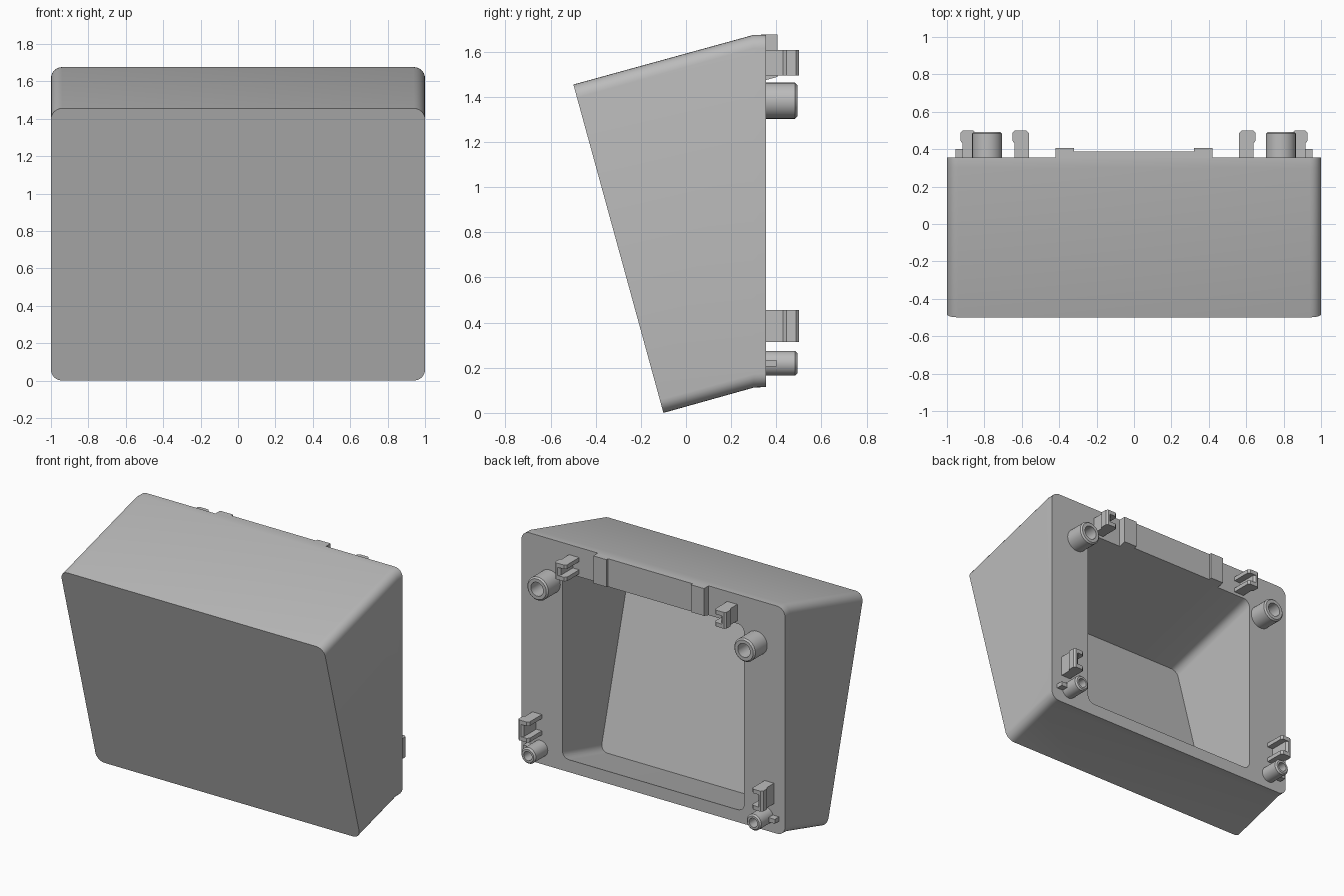
import bpy, bmesh, math
from mathutils import Matrix, Vector

if "Cube" in bpy.data.objects:
    bpy.data.objects.remove(bpy.data.objects["Cube"])

BACK = 0.355                                   # y of the flat rear rim
FRONT_LOW, FRONT_HIGH = Vector((-0.10, 0.0)), Vector((-0.499, 1.455))   # (y, z)
UP = (FRONT_HIGH - FRONT_LOW).normalized()     # along the leaning front
IN = Vector((UP.y, -UP.x))                     # from the front into the box

grey = bpy.data.materials.new("light_grey_plastic")
grey.diffuse_color = (0.5, 0.5, 0.5, 1)
grey.use_nodes = True
grey.node_tree.nodes["Principled BSDF"].inputs["Base Color"].default_value = grey.diffuse_color


def finish(name, bm):
    bmesh.ops.recalc_face_normals(bm, faces=bm.faces)
    mesh = bpy.data.meshes.new(name)
    bm.to_mesh(mesh)
    bm.free()
    ob = bpy.data.objects.new(name, mesh)
    bpy.context.collection.objects.link(ob)
    mesh.materials.append(grey)
    return ob


def select(ob):
    bpy.ops.object.select_all(action='DESELECT')
    ob.select_set(True)
    bpy.context.view_layer.objects.active = ob


def smooth(ob):
    select(ob)
    bpy.ops.object.shade_smooth_by_angle(angle=math.radians(30))


def ring(half, low, high, r, steps=6):
    """Rounded rectangle spanning x = +-half and the (y, z) line low-high."""
    up = (high - low).normalized()
    length = (high - low).length
    pts = []
    corners = ((half - r, length - r), (r - half, length - r),
               (r - half, r), (half - r, r))
    for i, (cx, cs) in enumerate(corners):
        for k in range(steps + 1):
            a = math.pi / 2 * (i + k / steps)
            p = low + up * (cs + r * math.sin(a))
            pts.append((cx + r * math.cos(a), p.x, p.y))
    return pts


def loft(name, rings):
    bm = bmesh.new()
    rows = [[bm.verts.new(p) for p in pts] for pts in rings]
    n = len(rows[0])
    for a, b in zip(rows, rows[1:]):
        for i in range(n):
            j = (i + 1) % n
            bm.faces.new((a[i], a[j], b[j], b[i]))
    bm.faces.new(rows[0])
    bm.faces.new(rows[-1])
    return finish(name, bm)


def prism(name, poly, axis, lo, hi):
    """Extrude a polygon: (x, y) points along z, or (y, z) points along x."""
    place = (lambda p, t: (p[0], p[1], t)) if axis == 'z' else (lambda p, t: (t, p[0], p[1]))
    return loft(name, [[place(p, t) for p in poly] for t in (lo, hi)])


def rod(name, r, start, direction, length):
    d = Vector(direction).normalized()
    bm = bmesh.new()
    bmesh.ops.create_cone(bm, cap_ends=True, segments=32, radius1=r, radius2=r, depth=length)
    turn = d.to_track_quat('Z', 'Y').to_matrix().to_4x4()
    bm.transform(Matrix.Translation(Vector(start) + d * length / 2) @ turn)
    return finish(name, bm)


def cut(ob, cutter):
    cutter.hide_render = True
    mod = ob.modifiers.new("cut", 'BOOLEAN')
    mod.operation, mod.solver, mod.object = 'DIFFERENCE', 'EXACT', cutter
    select(ob)
    bpy.ops.object.modifier_apply(modifier=mod.name)
    bpy.data.objects.remove(cutter)


# Wedge-shaped housing: leaning front, short straight rear rim
housing = loft("housing", [
    ring(1, FRONT_LOW, FRONT_HIGH, 0.06),
    ring(1, Vector((0.30, 0.112)), Vector((0.30, 1.675)), 0.06),
    ring(1, Vector((BACK, 0.115)), Vector((BACK, 1.676)), 0.06)])

# Cavity, open to the rear and leaning with the front
WALL = 0.06


def inner(z):
    p = Vector((BACK, z))
    return p - IN * ((p - FRONT_LOW).dot(IN) - WALL)


floor_back, roof_back = Vector((BACK, 0.20)), Vector((BACK, 1.475))
cut(housing, loft("cavity_cutter", [
    ring(0.69, inner(0.20), inner(1.475), 0.05),
    ring(0.69, floor_back + IN * 0.1, roof_back + IN * 0.1, 0.05)]))

# Two round holes through the front
mid = FRONT_LOW + UP * (0.735 / UP.y)
for x in (-0.26, 0.26):
    start = mid - IN * 0.1
    cut(housing, rod("hole_cutter", 0.067, (x, start.x, start.y), (0, IN.x, IN.y), 0.25))


# Hollow screw posts on the rear rim
def screw_post(name, x, z, r, bore):
    cut(housing, rod("bore_cutter", bore, (x, 0.2, z), (0, 1, 0), 0.3))
    profile = ((bore, BACK), (r, BACK), (r, 0.483), (r - 0.01, 0.493), (bore, 0.493))
    n = 32
    bm = bmesh.new()
    rows = [[bm.verts.new((x + q * math.cos(2 * math.pi * i / n), y,
                           z + q * math.sin(2 * math.pi * i / n))) for i in range(n)]
            for q, y in profile]
    for a, b in zip(rows, rows[1:] + rows[:1]):
        for i in range(n):
            j = (i + 1) % n
            bm.faces.new((a[i], a[j], b[j], b[i]))
    smooth(finish(name, bm))


# Snap clip: outer web with a flange above and below, open toward the centre
def snap_clip(name, side, x0, x1, z0, z1):
    lip = [(x1 - 0.012, BACK), (x1 - 0.012, 0.43), (x1, 0.445),
           (x1, 0.488), (x1 - 0.012, 0.50)]
    t = 0.028
    parts = (("web", x1 - 0.04, z0 + t, z1 - t),
             ("lower_flange", x0, z0, z0 + t),
             ("upper_flange", x0, z1 - t, z1))
    for part, xi, lo, hi in parts:
        poly = lip + [(xi + 0.015, 0.50), (xi, 0.485), (xi, BACK)]
        prism(f"{name}_{part}", [(side * x, y) for x, y in poly], 'z', lo, hi)


for side, tag in ((1, "right"), (-1, "left")):
    screw_post(f"upper_post_{tag}", side * 0.785, 1.383, 0.08, 0.047)
    screw_post(f"lower_post_{tag}", side * 0.855, 0.22, 0.055, 0.031)
    snap_clip(f"upper_clip_{tag}", side, 0.562, 0.65, 1.495, 1.607)
    snap_clip(f"lower_clip_{tag}", side, 0.845, 0.928, 0.315, 0.455)
    # Small nub beside the lower post
    nub = [(0.895, BACK), (0.955, BACK), (0.955, 0.402), (0.895, 0.402)]
    prism(f"nub_{tag}", [(side * x, y) for x, y in nub], 'z', 0.205, 0.235)


# Locating strip along the top rim, with a thicker bar at each end
def rim_strip(name, lo, hi, y):
    rise = (y - BACK) * IN.y / IN.x
    prism(name, [(BACK, 1.475), (y, 1.475 + rise), (y, 1.676), (BACK, 1.676)], 'x', lo, hi)


rim_strip("rim_strip", -0.32, 0.32, 0.387)
rim_strip("rim_bar_right", 0.32, 0.42, 0.405)
rim_strip("rim_bar_left", -0.42, -0.32, 0.405)

smooth(housing)
